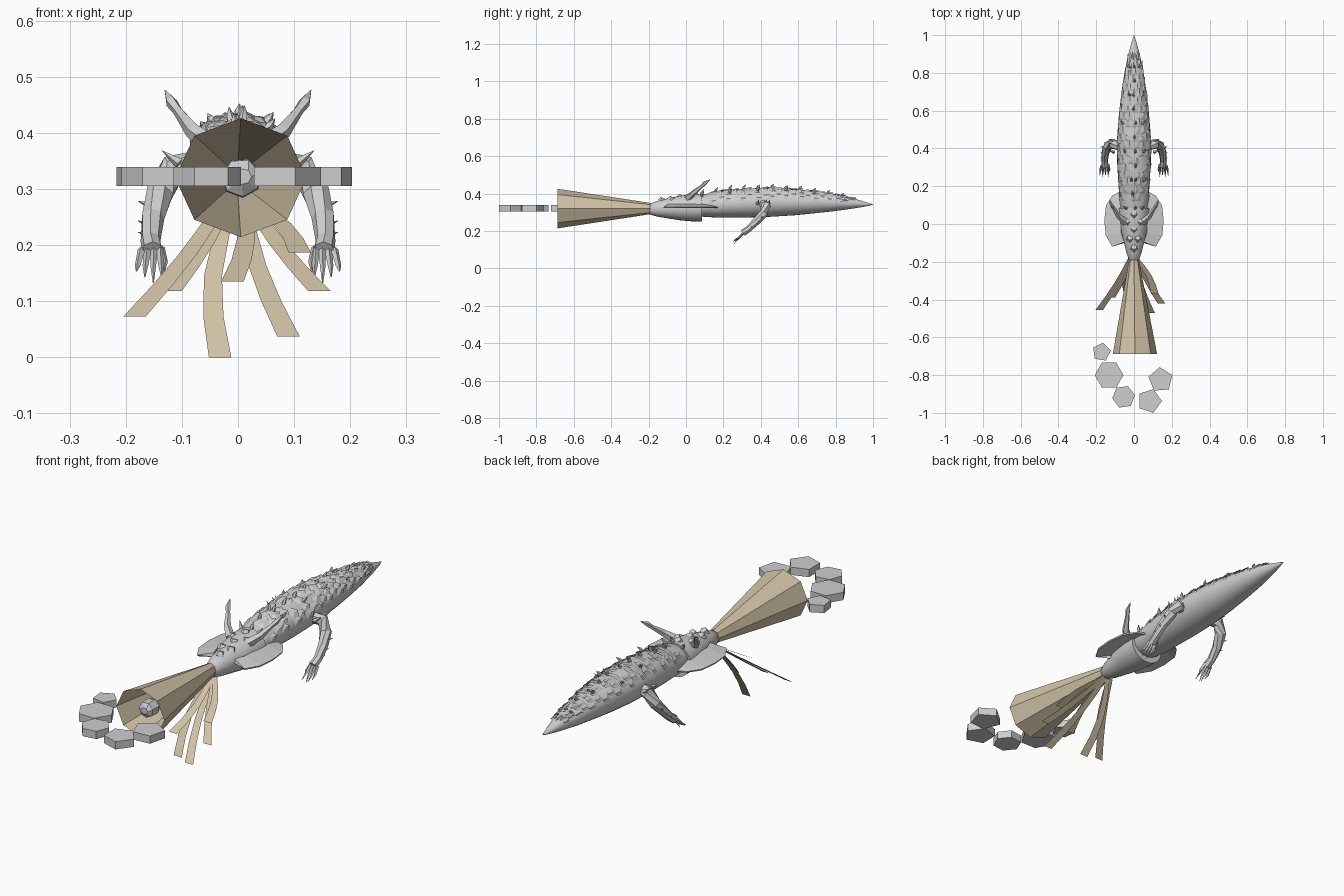
import bpy, bmesh, random
from math import sin, cos, pi, radians
from mathutils import Vector

random.seed(4)
cube = bpy.data.objects.get("Cube")
if cube:
    bpy.data.objects.remove(cube, do_unlink=True)


def material(name, color):
    m = bpy.data.materials.new(name)
    m.use_nodes = True
    m.diffuse_color = (*color, 1)
    m.node_tree.nodes["Principled BSDF"].inputs["Base Color"].default_value = (*color, 1)
    return m


GREY = material("stone grey", (0.62, 0.62, 0.62))
TAN = material("pale tan", (0.64, 0.54, 0.38))


def finish(name, bm, mat, smooth=False, fix=True):
    if fix:
        bmesh.ops.recalc_face_normals(bm, faces=bm.faces)
    for f in bm.faces:
        f.smooth = smooth and len(f.verts) <= 4
    me = bpy.data.meshes.new(name)
    bm.to_mesh(me)
    bm.free()
    me.materials.append(mat)
    ob = bpy.data.objects.new(name, me)
    bpy.context.collection.objects.link(ob)
    return ob


def skin(bm, rings, caps=True):
    """Join rings of points with quads."""
    rings = [[bm.verts.new(p) for p in r] for r in rings]
    for a, b in zip(rings, rings[1:]):
        n = len(a)
        for i in range(n):
            bm.faces.new((a[i], a[(i + 1) % n], b[(i + 1) % n], b[i]))
    if caps:
        bm.faces.new(rings[0])
        bm.faces.new(rings[-1])


def ring_y(y, x, z, rx, rz, n, turn=0):
    return [(x + rx * cos(turn + 2 * pi * i / n), y, z + rz * sin(turn + 2 * pi * i / n)) for i in range(n)]


def limb(bm, path, radii, sides=6):
    """Faceted tube along a path, with a radius at each point."""
    pts = [Vector(p) for p in path]
    rings = []
    for i, (p, r) in enumerate(zip(pts, radii)):
        d = pts[min(i + 1, len(pts) - 1)] - pts[max(i - 1, 0)]
        q = d.to_track_quat('Z', 'X')
        rings.append([p + q @ Vector((r * cos(2 * pi * k / sides), r * sin(2 * pi * k / sides), 0))
                      for k in range(sides)])
    skin(bm, rings)


# Body: y, bottom, top, half width
BODY = [(0.02, .29, .375, .05), (.1, .275, .397, .074), (.2, .271, .415, .082), (.32, .272, .426, .089),
        (.45, .276, .43, .09), (.58, .284, .424, .08), (.7, .296, .41, .066), (.8, .307, .394, .051),
        (.9, .321, .373, .03), (.97, .333, .352, .011), (1, .341, .343, .001)]


def body_at(y):
    for a, b in zip(BODY, BODY[1:]):
        if y <= b[0]:
            t = (y - a[0]) / (b[0] - a[0])
            lo, hi, w = (a[k] + (b[k] - a[k]) * t for k in (1, 2, 3))
            return (lo + hi) / 2, w, (hi - lo) / 2
    return .342, .001, .001


def on_body(y, ang, lift=0):
    z, rx, rz = body_at(y)
    return Vector(((rx + lift) * cos(ang), y, z + (rz + lift) * sin(ang)))


bm = bmesh.new()
steps = 40
rings = []
for i in range(steps + 1):
    y = .02 + .98 * i / steps
    z, rx, rz = body_at(y)
    rings.append(ring_y(y, 0, z, rx, rz, 28))
skin(bm, rings)
finish("body", bm, GREY, True)

# Head with a blunt back end
bm = bmesh.new()
skin(bm, [ring_y(y, 0, z, rx, rz, 24) for y, z, rx, rz in
          [(-.207, .316, .012, .014), (-.19, .317, .027, .03), (-.15, .319, .041, .043), (-.1, .321, .053, .053),
           (-.03, .323, .07, .066), (.03, .324, .079, .072), (.085, .325, .081, .075)]])
finish("head", bm, GREY, True)

# Neck frill: thin lobed plate
bm = bmesh.new()
half = [(.06, .18), (.115, .15), (.148, .1), (.157, .02), (.15, -.06), (.115, -.12), (.05, -.1)]
for s in (1, -1):
    outer = [bm.verts.new((s * x, y, .328)) for x, y in half]
    inner = [bm.verts.new((s * x * .45, y * .8, .345)) for x, y in half]
    for i in range(len(half) - 1):
        bm.faces.new((outer[i], outer[i + 1], inner[i + 1], inner[i]))
frill = finish("frill", bm, GREY)
frill.modifiers.new("thickness", 'SOLIDIFY').thickness = .006

# Horns
bm = bmesh.new()
for s in (1, -1):
    limb(bm, [(s * .045, .01, .375), (s * .08, .04, .403), (s * .108, .085, .44), (s * .119, .1, .455),
              (s * .13, .13, .476)], [.02, .015, .009, .011, .001], 5)
finish("horns", bm, GREY)

# Arms with hands, claws and elbow spikes
bm = bmesh.new()
for s in (1, -1):
    limb(bm, [(s * .07, .41, .345), (s * .115, .425, .335), (s * .138, .415, .295), (s * .152, .375, .25),
              (s * .156, .335, .21), (s * .153, .305, .19)], [.024, .027, .025, .021, .018, .019], 7)
    for k in range(4):
        x = .139 + .011 * k
        limb(bm, [(s * x, .308, .192), (s * (x - .002 + .003 * k), .28, .163),
                  (s * (x - .003 + .004 * k), .25 + .008 * (k % 2), .133 + .01 * abs(k - 1))],
             [.007, .005, .001], 4)
    limb(bm, [(s * .137, .315, .195), (s * .13, .29, .17), (s * .132, .275, .15)], [.007, .005, .001], 4)
    for y, z in [(.4, .27), (.37, .235), (.34, .215)]:
        limb(bm, [(s * .155, y, z), (s * .178, y + .012, z + .008)], [.007, .0005], 4)
    for y in (.38, .42, .44):
        limb(bm, [(s * .105, y, .345), (s * .135, y + .01, .368)], [.01, .0005], 4)
finish("arms", bm, GREY)

# Back scales: overlapping pointed plates with lifted rear edges
bm = bmesh.new()
rows = 20
for r in range(rows):
    y = .12 + .78 * r / rows
    for c in range(6):
        if random.random() < .12:
            continue
        a = radians(22 + 23 * c + 11 * (r % 2) + random.uniform(-5, 5))
        w = radians(random.uniform(9, 14))
        l = random.uniform(.035, .055)
        pts = [on_body(y, a - w, .001), on_body(y, a + w, .001), on_body(y + l * .7, a + w, .004),
               on_body(y + l, a, .009), on_body(y + l * .75, a - w, .004)]
        vs = [bm.verts.new(p) for p in pts]
        top = bm.verts.new(on_body(y + l * .45, a, .007))
        for i in range(5):
            bm.faces.new((vs[i], top, vs[(i + 1) % 5]))
finish("back_scales", bm, GREY)

# Head scales: small plates on the crown
bm = bmesh.new()
for y, x in [(-.13, 0), (-.08, .02), (-.08, -.022), (-.03, 0), (.01, .035), (.01, -.035), (.05, 0)]:
    z = .375 + .15 * (y + .1) - 5 * x * x
    limb(bm, [(x, y, z - .012), (x, y + .008, z + .006)], [.022, .015], 5)
finish("head_scales", bm, GREY)

# Spikes along the back
bm = bmesh.new()
for i in range(11):
    y = .08 + .075 * i
    for ang in (90, 52 + 12 * (i % 2), 128 - 12 * (i % 3)):
        if ang != 90 and i % 2:
            continue
        a = radians(ang + random.uniform(-6, 6))
        h = random.uniform(.018, .034) * (1 - .4 * i / 11)
        limb(bm, [on_body(y, a, -.005), on_body(y + .006, a, h * .5), on_body(y + .016, a, h)],
             [.009, .007, .0005], 5)
finish("back_spikes", bm, GREY)

# Breath cone, open at the wide end
bm = bmesh.new()
skin(bm, [ring_y(-.19, 0, .32, .026, .03, 8), ring_y(-.688, .005, .32, .117, .106, 8)], False)
finish("breath_cone", bm, TAN)

# Stone ring inside the cone mouth
bm = bmesh.new()
skin(bm, [ring_y(-.57, .006, .32, .02, .02, 7), ring_y(-.61, .006, .32, .037, .036, 7, .3),
          ring_y(-.65, .006, .32, .035, .034, 7, .3), ring_y(-.665, .01, .322, .014, .014, 7)])
finish("cone_stone", bm, GREY)

# Drifting stones: x, y, radius, sides, turn
for i, (x, y, r, n, turn) in enumerate([(-.172, -.678, .05, 5, 80), (-.132, -.8, .076, 6, 0),
                                        (-.055, -.915, .061, 6, 8), (.082, -.937, .066, 5, 0),
                                        (.141, -.825, .067, 5, 22)]):
    bm = bmesh.new()
    skin(bm, [[(x + r * cos(radians(turn) + 2 * pi * k / n), y + r * sin(radians(turn) + 2 * pi * k / n), z)
               for k in range(n)] for z in (.305, .339)])
    finish(f"stone_{i + 1}", bm, GREY)

# Hanging ribbons: end x, y, z, and sideways bow at the middle
for i, (x, y, z, bow) in enumerate([(-.184, -.455, .073, .01), (-.12, -.39, .118, .008), (-.032, -.375, 0, -.027),
                                    (-.01, -.44, .135, .02), (.09, -.47, .037, -.015), (.145, -.42, .118, -.01),
                                    (.11, -.37, .187, .018)]):
    bm = bmesh.new()
    start, end = Vector((x * .1, -.18, .29)), Vector((x, y, z))
    prev = None
    for k in range(5):
        t = k / 4
        p = start.lerp(end, t)
        p.x += bow * sin(pi * t)
        w = Vector((.012 + .008 * t, 0, 0))
        pair = (bm.verts.new(p - w), bm.verts.new(p + w))
        if prev:
            bm.faces.new((prev[0], pair[0], pair[1], prev[1]))
        prev = pair
    finish(f"ribbon_{i + 1}", bm, TAN, fix=False)
